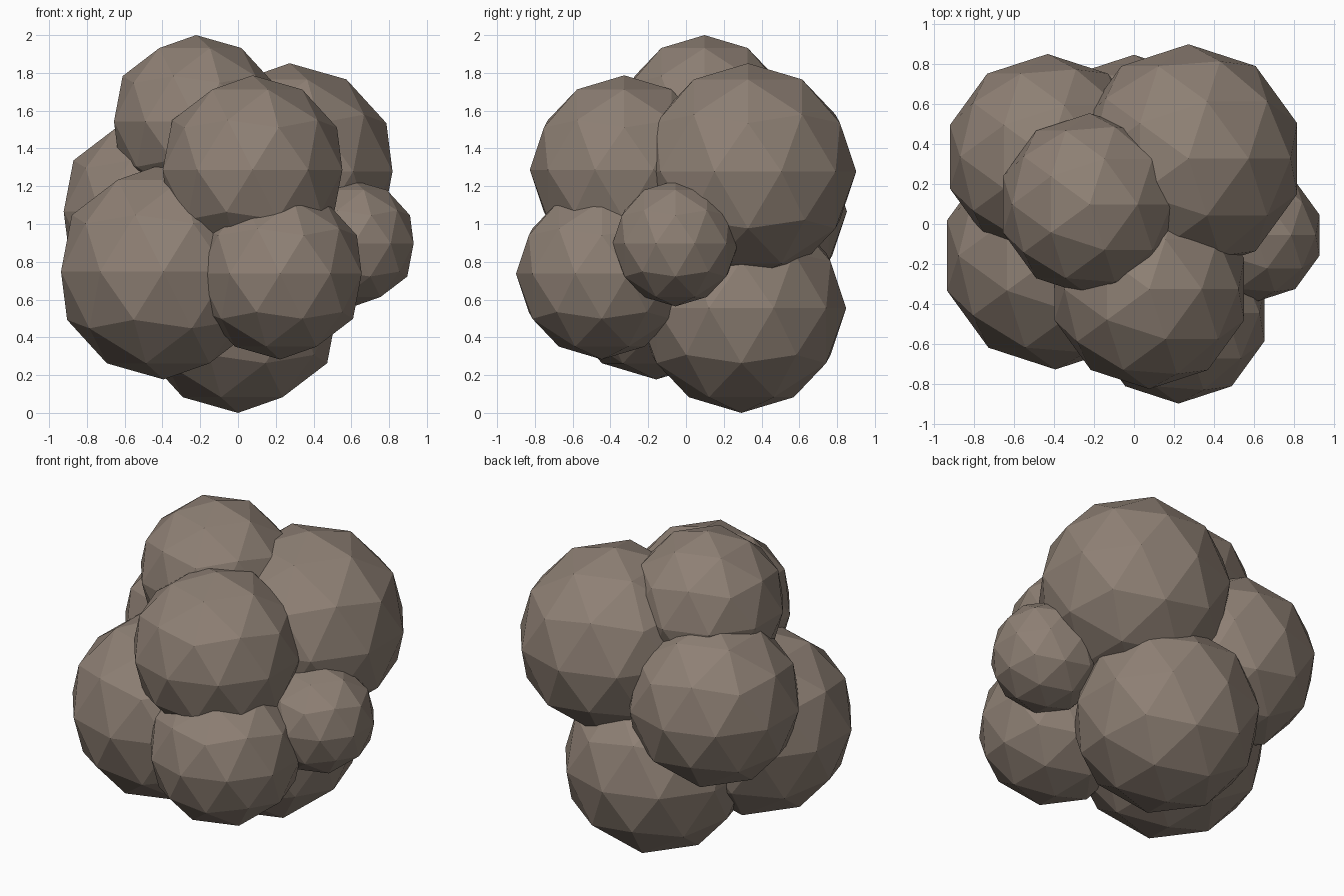
import bpy

if "Cube" in bpy.data.objects:
    bpy.data.objects.remove(bpy.data.objects["Cube"])

# Brown-grey stone colour
stone = bpy.data.materials.new("stone")
stone.diffuse_color = (0.27, 0.215, 0.175, 1.0)
stone.use_nodes = True
stone.node_tree.nodes["Principled BSDF"].inputs["Base Color"].default_value = stone.diffuse_color

# Clustered faceted boulders: name, centre, radius
boulders = [
    ("bottom_boulder",      (0.00, 0.293, 0.555), 0.555),
    ("front_left_boulder",  (-0.394, -0.158, 0.748), 0.571),
    ("front_right_boulder", (0.223, -0.446, 0.737), 0.454),
    ("small_right_boulder", (0.613, -0.056, 0.897), 0.333),
    ("back_left_boulder",   (-0.433, 0.337, 1.066), 0.515),
    ("back_right_boulder",  (0.273, 0.328, 1.278), 0.573),
    ("front_upper_boulder", (0.077, -0.327, 1.287), 0.500),
    ("top_boulder",         (-0.222, 0.098, 1.543), 0.457),
]

for name, centre, radius in boulders:
    bpy.ops.mesh.primitive_ico_sphere_add(subdivisions=2, radius=radius, location=centre)
    boulder = bpy.context.object
    boulder.name = name
    boulder.data.materials.append(stone)
    bpy.ops.object.shade_flat()
